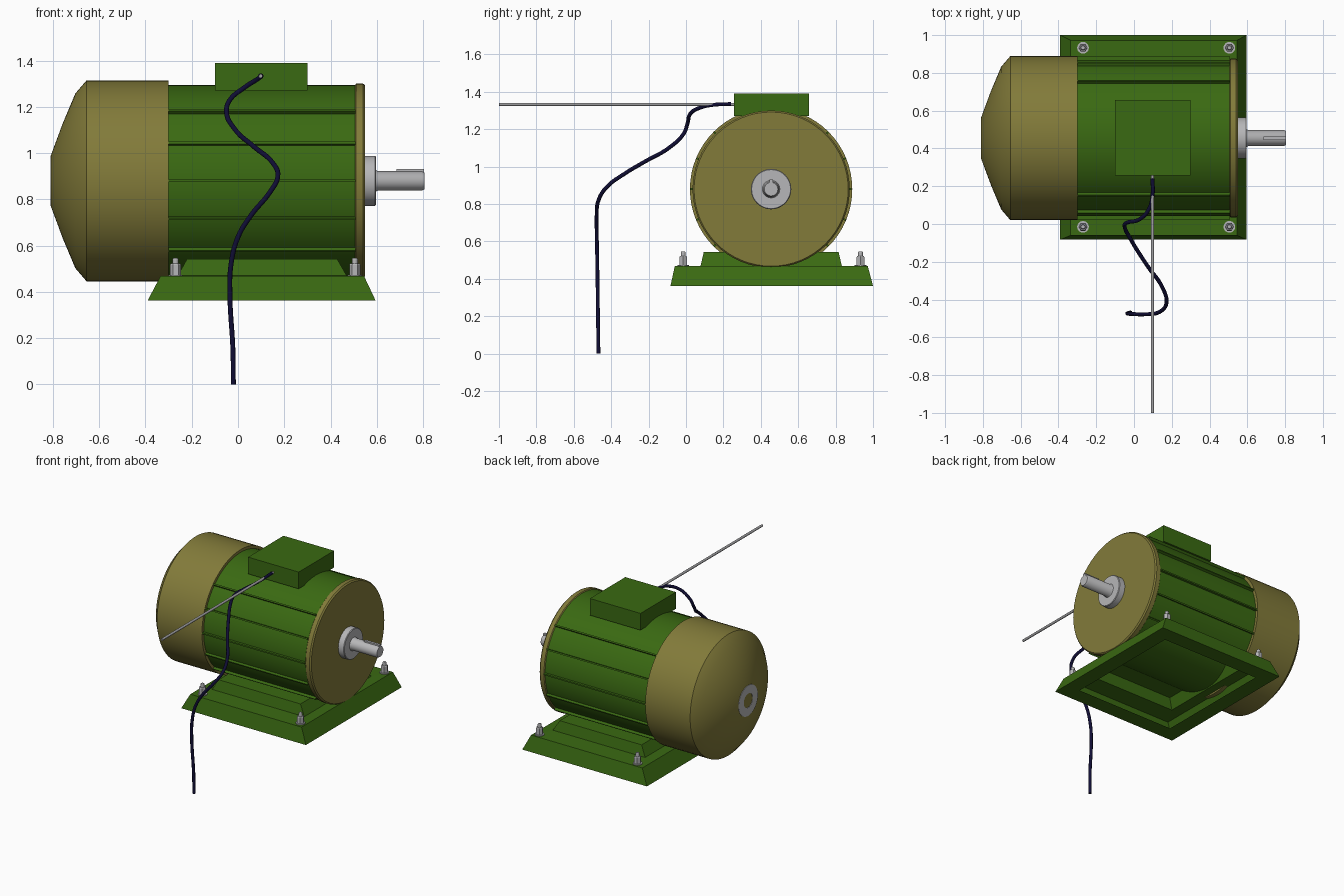
import bpy, bmesh, math
from mathutils import Vector

if "Cube" in bpy.data.objects:
    bpy.data.objects.remove(bpy.data.objects["Cube"])

CY, CZ = 0.455, 0.88          # motor axis


def mat(name, rgb):
    m = bpy.data.materials.new(name)
    m.diffuse_color = (*rgb, 1)
    m.use_nodes = True
    m.node_tree.nodes["Principled BSDF"].inputs["Base Color"].default_value = m.diffuse_color
    return m


GREEN = mat("dark_green", (0.042, 0.142, 0.006))
OLIVE = mat("olive", (0.225, 0.198, 0.042))
STEEL = mat("steel", (0.47, 0.47, 0.48))
ROD = mat("grey_rod", (0.36, 0.36, 0.37))
NAVY = mat("navy", (0.005, 0.004, 0.035))


def finish(name, bm, material, angle=30):
    bmesh.ops.recalc_face_normals(bm, faces=bm.faces)
    me = bpy.data.meshes.new(name)
    bm.to_mesh(me)
    bm.free()
    ob = bpy.data.objects.new(name, me)
    bpy.context.collection.objects.link(ob)
    me.materials.append(material)
    bpy.ops.object.select_all(action='DESELECT')
    ob.select_set(True)
    bpy.context.view_layer.objects.active = ob
    if angle:
        bpy.ops.object.shade_smooth_by_angle(angle=math.radians(angle))
    return ob


def skin(bm, rings):
    """Bridge equal rings of points and cap both ends."""
    vs = [[bm.verts.new(p) for p in r] for r in rings]
    n = len(vs[0])
    for a, b in zip(vs, vs[1:]):
        for i in range(n):
            j = (i + 1) % n
            bm.faces.new((a[i], a[j], b[j], b[i]))
    bm.faces.new(vs[0])
    bm.faces.new(vs[-1])


def circle(r, n, place):
    return [place(r * math.cos(2 * math.pi * i / n), r * math.sin(2 * math.pi * i / n))
            for i in range(n)]


def lathe_x(name, profile, material, n=64, angle=30):
    """Turned part on the motor axis; profile is (x, radius)."""
    bm = bmesh.new()
    skin(bm, [circle(r, n, lambda a, b: (x, CY + a, CZ + b)) for x, r in profile])
    return finish(name, bm, material, angle)


def stack_z(name, x, y, profile, material, n):
    """Upright turned part; profile is (z, radius)."""
    bm = bmesh.new()
    skin(bm, [circle(r, n, lambda a, b: (x + a, y + b, z)) for z, r in profile])
    return finish(name, bm, material)


def rect_ring(x0, x1, y0, y1, z):
    return [(x0, y0, z), (x1, y0, z), (x1, y1, z), (x0, y1, z)]


# motor body, fan cover and end plate
lathe_x("motor_body", [(-0.31, 0.414), (0.506, 0.414)], GREEN)
lathe_x("fan_cover", [(-0.30, 0.40), (-0.30, 0.434), (-0.655, 0.434), (-0.703, 0.378),
                      (-0.757, 0.25), (-0.809, 0.11), (-0.809, 0.10)], OLIVE, angle=40)
lathe_x("end_plate", [(0.506, 0.40), (0.506, 0.414), (0.511, 0.42), (0.541, 0.42),
                      (0.55, 0.412)], OLIVE)

# bearing hub, output shaft and key
lathe_x("front_hub", [(0.54, 0.108), (0.592, 0.108), (0.596, 0.104)], STEEL, 48)
lathe_x("output_shaft", [(0.59, 0.05), (0.605, 0.042), (0.795, 0.042), (0.806, 0.036)], STEEL, 32)
bm = bmesh.new()
skin(bm, [rect_ring(0.685, 0.805, CY - 0.009, CY + 0.009, z) for z in (0.89, 0.931)])
finish("shaft_key", bm, STEEL, 0)

# rear hub with recessed shaft end
lathe_x("rear_hub", [(-0.78, 0.109), (-0.811, 0.109), (-0.811, 0.05), (-0.795, 0.045)], STEEL, 48)
lathe_x("rear_shaft_end", [(-0.79, 0.03), (-0.808, 0.03)], STEEL, 32)

# cooling fins, five on each side
bm = bmesh.new()
for side in (0, math.pi):
    for k in range(-2, 3):
        a = side + k * math.radians(22.5)
        out = Vector((0, math.cos(a), math.sin(a)))
        tan = Vector((0, -math.sin(a), math.cos(a))) * 0.005
        c = Vector((0, CY, CZ))
        skin(bm, [[c + Vector((x, 0, 0)) + out * r + tan * s
                   for r, s in ((0.40, -1), (0.431, -1), (0.431, 1), (0.40, 1))]
                  for x in (-0.305, 0.508)])
finish("cooling_fins", bm, GREEN, 0)

# terminal box
bm = bmesh.new()
skin(bm, [rect_ring(-0.10, 0.30, 0.257, 0.657, z) for z in (1.27, 1.39)])
finish("terminal_box", bm, GREEN, 0)

# hollow pressed base with a raised saddle
bm = bmesh.new()
skin(bm, [rect_ring(*r) for r in (
    (-0.21, 0.41, 0.11, 0.80, 0.53),
    (-0.245, 0.455, 0.09, 0.82, 0.46),
    (-0.325, 0.53, -0.045, 0.955, 0.458),
    (-0.37, 0.575, -0.065, 0.98, 0.375),
    (-0.28, 0.485, 0.03, 0.89, 0.362),
    (-0.391, 0.595, -0.083, 1.0, 0.362),
    (-0.335, 0.545, -0.06, 0.972, 0.468),
    (-0.26, 0.47, 0.078, 0.833, 0.47),
    (-0.22, 0.428, 0.095, 0.816, 0.543))])
finish("base", bm, GREEN, 0)

# hold-down bolts: washer, hex nut and stud
for i, (x, y) in enumerate([(-0.27, -0.015), (0.505, -0.015), (-0.27, 0.933), (0.505, 0.933)]):
    stack_z(f"washer_{i}", x, y, [(0.462, 0.031), (0.474, 0.031)], STEEL, 24)
    stack_z(f"nut_{i}", x, y, [(0.47, 0.024), (0.517, 0.024), (0.522, 0.020)], STEEL, 6)
    stack_z(f"stud_{i}", x, y, [(0.50, 0.013), (0.541, 0.013), (0.546, 0.010)], STEEL, 16)

# straight rod from the terminal box
bm = bmesh.new()
skin(bm, [circle(0.0085, 16, lambda a, b: (0.098 + a, y, 1.333 + b)) for y in (-1.0, 0.258)])
finish("rod", bm, ROD)

# hanging power cable
path = [(0.098, 0.24, 1.335), (0.098, 0.15, 1.331), (0.08, 0.08, 1.317), (0.03, 0.025, 1.285),
        (-0.037, 0.007, 1.227), (-0.05, -0.01, 1.18), (-0.015, -0.085, 1.105),
        (0.07, -0.22, 1.027), (0.15, -0.335, 0.958), (0.172, -0.418, 0.897),
        (0.136, -0.465, 0.828), (0.058, -0.478, 0.733), (0.0, -0.477, 0.637),
        (-0.03, -0.475, 0.52), (-0.035, -0.473, 0.39), (-0.022, -0.47, 0.15), (-0.02, -0.468, 0)]
cu = bpy.data.curves.new("power_cable", 'CURVE')
cu.dimensions = '3D'
cu.bevel_depth = 0.0105
cu.bevel_resolution = 3
cu.use_fill_caps = True
cu.resolution_u = 6
sp = cu.splines.new('BEZIER')
sp.bezier_points.add(len(path) - 1)
for p, co in zip(sp.bezier_points, path):
    p.co = co
    p.handle_left_type = p.handle_right_type = 'AUTO'
cu.materials.append(NAVY)
bpy.context.collection.objects.link(bpy.data.objects.new("power_cable", cu))
